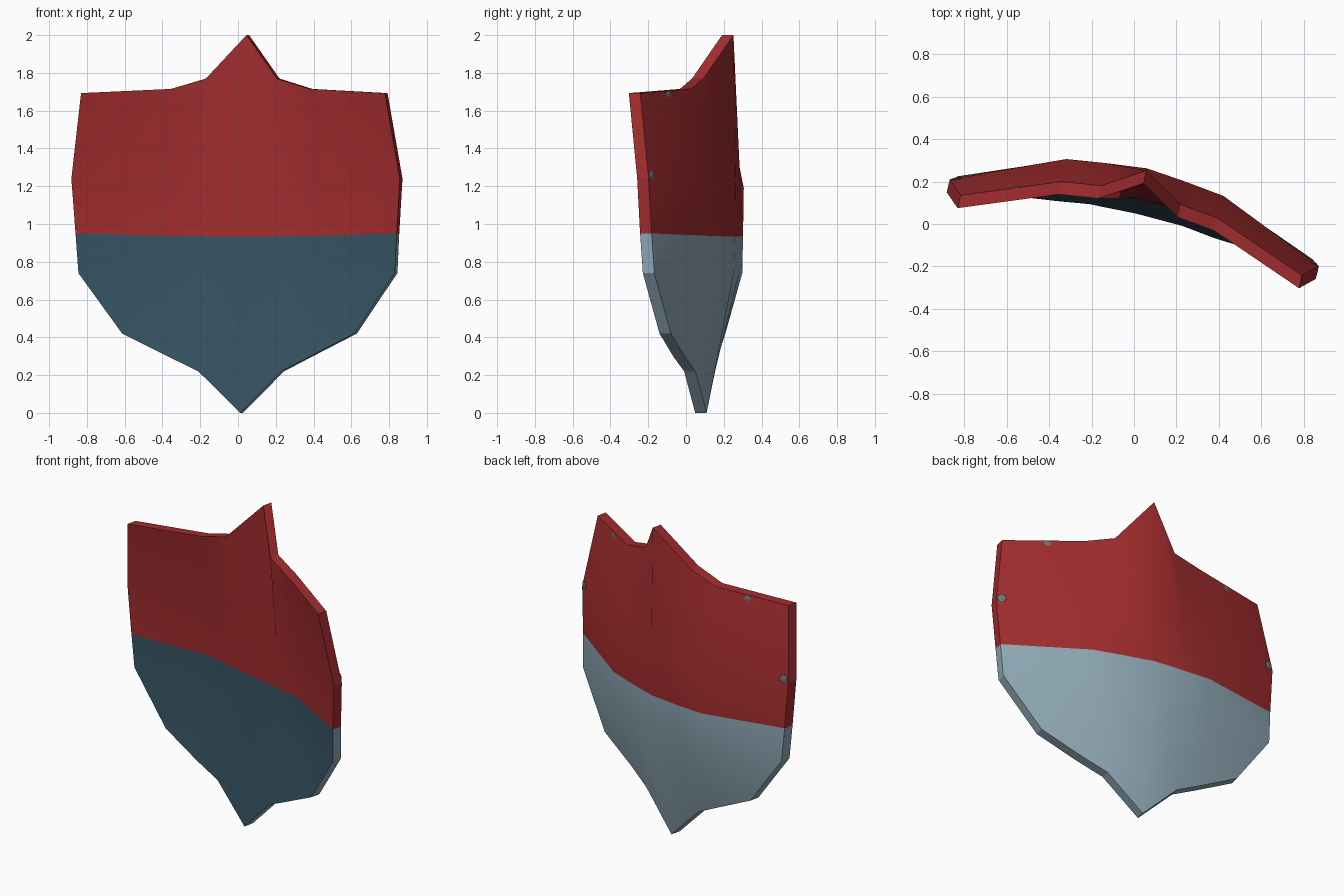
import bpy, bmesh, math
from mathutils import Vector, Matrix

if "Cube" in bpy.data.objects:
    bpy.data.objects.remove(bpy.data.objects["Cube"])


def material(name, rgb):
    m = bpy.data.materials.new(name)
    m.diffuse_color = (*rgb, 1)
    m.use_nodes = True
    m.node_tree.nodes["Principled BSDF"].inputs["Base Color"].default_value = m.diffuse_color
    return m


RED = material("shield red", (0.36, 0.025, 0.027))
PALE = material("pale steel blue", (0.275, 0.395, 0.465))
DARK = material("dark blue backing", (0.036, 0.086, 0.125))
GREY = material("rivet grey", (0.16, 0.17, 0.19))

TURN = Matrix.Rotation(math.radians(-13.2), 4, 'Z')

# Half of the plate as columns from centre to edge, top to bottom: (x, front y, back y, z)
HALF = [
    [(0, .196, .258, 2.0), (0, .125, .269, 1.24), (0, .115, .266, .935), (0, .11, .26, .74), (0, .05, .112, 0)],
    [(.193, .078, .14, 1.77), (.195, .12, .249, 1.23), (.2, .116, .246, .935), (.21, .112, .24, .74),
     (.226, .043, .105, .22)],
    [(.377, .055, .117, 1.715), (.38, .118, .225, 1.19), (.38, .116, .221, .937), (.38, .11, .217, .74),
     (.38, .022, .084, .296)],
    [(.826, -.117, -.055, 1.693), (.893, -.056, .006, 1.24), (.873, -.045, .017, .95), (.86, -.033, .029, .74),
     (.631, .004, .066, .42)],
]
columns = [[(-p[0], *p[1:]) for p in c] for c in HALF[:0:-1]] + HALF
COLOR_ROW = 2

# Curved plate: shallow front skin, deeper convex back skin, flat rim between
bm = bmesh.new()
front = [[bm.verts.new((x, f, z)) for x, f, b, z in c] for c in columns]
back = [[bm.verts.new((x, b, z)) for x, f, b, z in c] for c in columns]
nc, nr = len(columns), len(columns[0])
for i in range(nc - 1):
    for j in range(nr - 1):
        for grid, low in ((front, 2), (back, 1)):
            quad = [grid[i][j], grid[i][j + 1], grid[i + 1][j + 1], grid[i + 1][j]]
            f = bm.faces.new(quad if grid is front else quad[::-1])
            f.smooth = True
            f.material_index = low if j >= COLOR_ROW else 0

loop = [(i, 0) for i in range(nc)] + [(nc - 1, j) for j in range(1, nr)]
loop += [(i, nr - 1) for i in range(nc - 2, -1, -1)] + [(0, j) for j in range(nr - 2, 0, -1)]
for (a, b), (c, d) in zip(loop, loop[1:] + loop[:1]):
    f = bm.faces.new([front[a][b], front[c][d], back[c][d], back[a][b]])
    f.smooth = False
    f.material_index = 1 if (b + d) / 2 > COLOR_ROW else 0
    for e in f.edges:
        e.smooth = False
bmesh.ops.recalc_face_normals(bm, faces=bm.faces)
bm.transform(TURN)
mesh = bpy.data.meshes.new("shield_plate")
bm.to_mesh(mesh)
bm.free()
for m in (RED, PALE, DARK):
    mesh.materials.append(m)
bpy.context.collection.objects.link(bpy.data.objects.new("shield_plate", mesh))

# Flat rivets barely breaking the surface along the back edges
for side in (-1, 1):
    for name, p in (("side_rivet", (.864, .017, 1.26)), ("top_rivet", (.58, .041, 1.677))):
        bpy.ops.mesh.primitive_uv_sphere_add(segments=12, ring_count=8, radius=0.026,
                                             location=TURN @ Vector((side * p[0], p[1], p[2])),
                                             rotation=(0, 0, math.radians(-13.2 - 23 * side)))
        ob = bpy.context.object
        ob.name = name
        ob.scale = (1, 0.22, 1)
        ob.data.materials.append(GREY)
        bpy.ops.object.shade_smooth()
